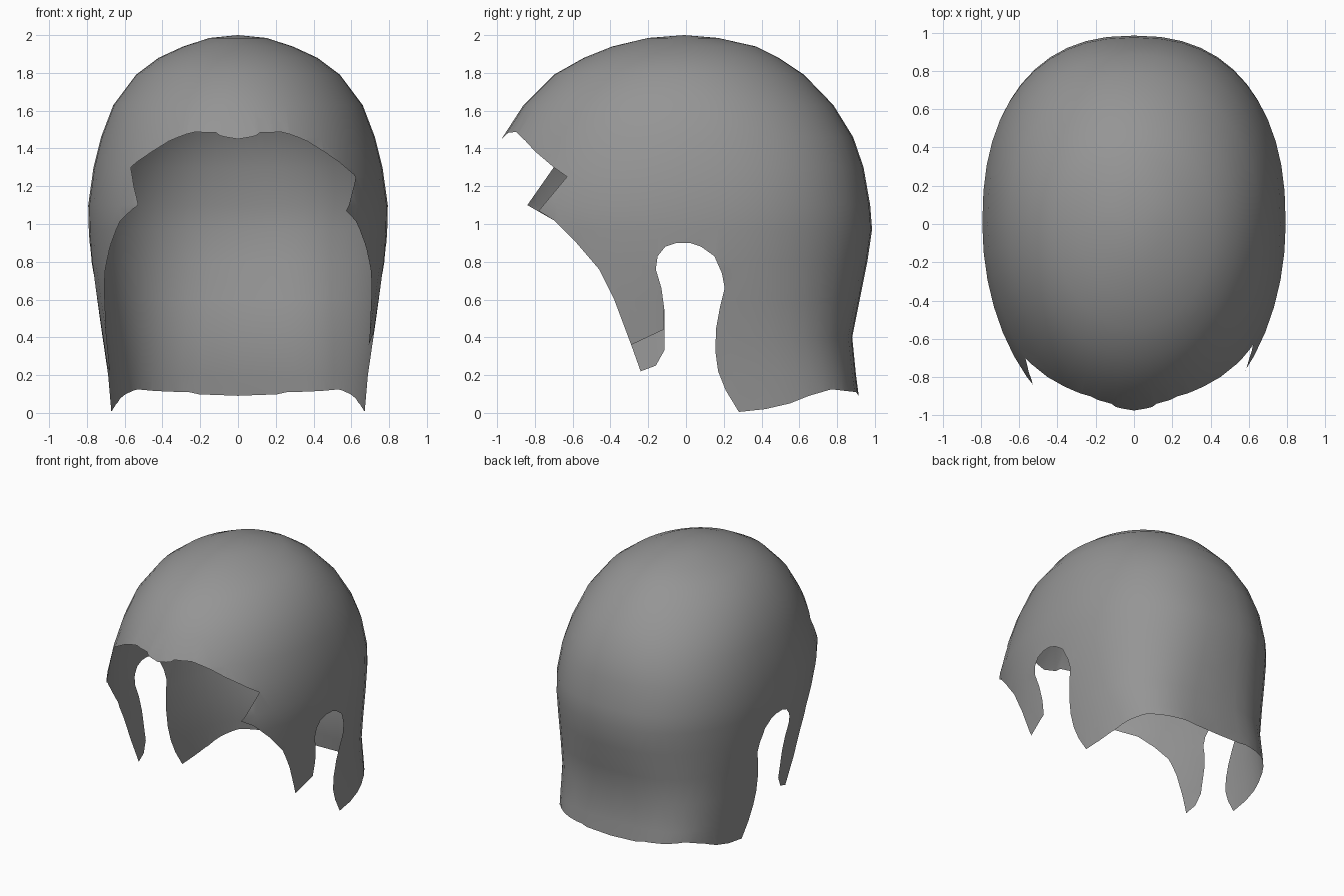
import bpy
import bmesh
import math
from mathutils.bvhtree import BVHTree

default_cube = bpy.data.objects.get("Cube")
if default_cube:
    bpy.data.objects.remove(default_cube, do_unlink=True)

SEGMENTS = 48

# Horizontal sections of the head: height, half width, front reach, back reach, back squareness
SECTIONS = [
    (1.985, .15, .20, .17, 2), (1.94, .29, .39, .37, 2), (1.88, .42, .54, .49, 2),
    (1.79, .54, .70, .625, 2), (1.63, .66, .86, .78, 2.1), (1.46, .725, .97, .885, 2.2),
    (1.3, .765, 1.05, .94, 2.3), (1.1, .793, 1.13, .975, 2.35), (.97, .79, 1.13, .985, 2.35),
    (.8, .78, 1.1, .96, 2.4), (.6, .75, 1.14, .92, 2.6), (.4, .72, 1.2, .88, 2.9),
    (.2, .69, 1.2, .9, 3.3), (-.1, .665, 1.2, .94, 3.6),
]

# Hairline pieces as (y, z) points, ordered from forehead to nape
FOREHEAD = [(-1.5, 1.43), (-.985, 1.44), (-.94, 1.484), (-.9, 1.487), (-.85, 1.44),
            (-.8, 1.385), (-.7, 1.3)]
TEMPLE = [(-.7, 1.02), (-.58, .9), (-.46, .76), (-.38, .6), (-.29, .36)]
EAR = [(-.115, .55), (-.13, .66), (-.16, .76), (-.15, .83), (-.11, .88), (-.05, .9),
       (.02, .9), (.08, .88), (.15, .83), (.19, .74), (.205, .66), (.18, .56),
       (.16, .45), (.155, .33), (.17, .22), (.21, .12), (.28, .005)]
NAPE = [(.42, .02), (.55, .05), (.65, .09), (.77, .125), (.9, .11), (.93, .07), (1.5, .07)]
BELOW = [(1.5, -.5), (-1.5, -.5)]

# The two sides differ at the temple corner and the sideburn tip
LEFT = FOREHEAD + [(-.63, 1.25), (-.78, 1.07)] + TEMPLE + [(-.12, .44)] + EAR + NAPE + BELOW
RIGHT = (FOREHEAD + [(-.84, 1.1)] + TEMPLE
         + [(-.24, .22), (-.16, .25), (-.115, .33)] + EAR + NAPE + BELOW)


def signed_power(value, exponent):
    return math.copysign(abs(value) ** exponent, value)


def make_object(name, bm):
    bmesh.ops.recalc_face_normals(bm, faces=bm.faces)
    mesh = bpy.data.meshes.new(name)
    bm.to_mesh(mesh)
    bm.free()
    obj = bpy.data.objects.new(name, mesh)
    bpy.context.collection.objects.link(obj)
    return obj


def section_ring(bm, section):
    height, width, front, back, square = section
    ring = []
    for i in range(SEGMENTS):
        angle = math.tau * i / SEGMENTS
        c, s = math.cos(angle), math.sin(angle)
        power = 2 / square if s > 0 else 1
        reach = back if s > 0 else front
        ring.append(bm.verts.new((width * signed_power(c, power),
                                  reach * signed_power(s, power), height)))
    return ring


def head_solid():
    bm = bmesh.new()
    crown = bm.verts.new((0, -.01, 2))
    rings = [section_ring(bm, section) for section in SECTIONS]
    for i in range(SEGMENTS):
        j = (i + 1) % SEGMENTS
        bm.faces.new((crown, rings[0][i], rings[0][j]))
        for upper, lower in zip(rings, rings[1:]):
            bm.faces.new((upper[i], lower[i], lower[j], upper[j]))
    bm.faces.new(rings[-1])
    bmesh.ops.triangulate(bm, faces=bm.faces)
    return make_object("hair_cap", bm)


def side_cutter(name, outline, side):
    bm = bmesh.new()
    inner = [bm.verts.new((0, y, z)) for y, z in outline]
    outer = [bm.verts.new((side * 1.5, y, z)) for y, z in outline]
    bm.faces.new(inner)
    bm.faces.new(outer)
    for i in range(len(outline)):
        j = (i + 1) % len(outline)
        bm.faces.new((inner[i], inner[j], outer[j], outer[i]))
    return make_object(name, bm)


# Trim the head solid along both hairlines
hair = head_solid()
source = bmesh.new()
source.from_mesh(hair.data)
surface = BVHTree.FromBMesh(source)
source.free()

cutters = [side_cutter("left_hairline_cutter", LEFT, 1),
           side_cutter("right_hairline_cutter", RIGHT, -1)]
for cutter in cutters:
    cutter.hide_render = True
    trim = hair.modifiers.new("trim", "BOOLEAN")
    trim.operation = "DIFFERENCE"
    trim.solver = "EXACT"
    trim.object = cutter
graph = bpy.context.evaluated_depsgraph_get()
trimmed = bpy.data.meshes.new_from_object(hair.evaluated_get(graph))
hair.modifiers.clear()
hair.data = trimmed
for cutter in cutters:
    bpy.data.objects.remove(cutter, do_unlink=True)

# Keep only the thin outer sheet
bm = bmesh.new()
bm.from_mesh(trimmed)
walls = [f for f in bm.faces
         if surface.find_nearest(f.calc_center_median())[3] > .002]
bmesh.ops.delete(bm, geom=walls, context="FACES")
bmesh.ops.remove_doubles(bm, verts=bm.verts, dist=.0005)
for face in bm.faces:
    face.smooth = True
bm.to_mesh(trimmed)
bm.free()

# Plain grey hair
grey = bpy.data.materials.new("hair_grey")
colour = (.3, .3, .3, 1)
grey.diffuse_color = colour
grey.use_nodes = True
for node in grey.node_tree.nodes:
    if node.type == "BSDF_PRINCIPLED":
        node.inputs["Base Color"].default_value = colour
trimmed.materials.clear()
trimmed.materials.append(grey)
